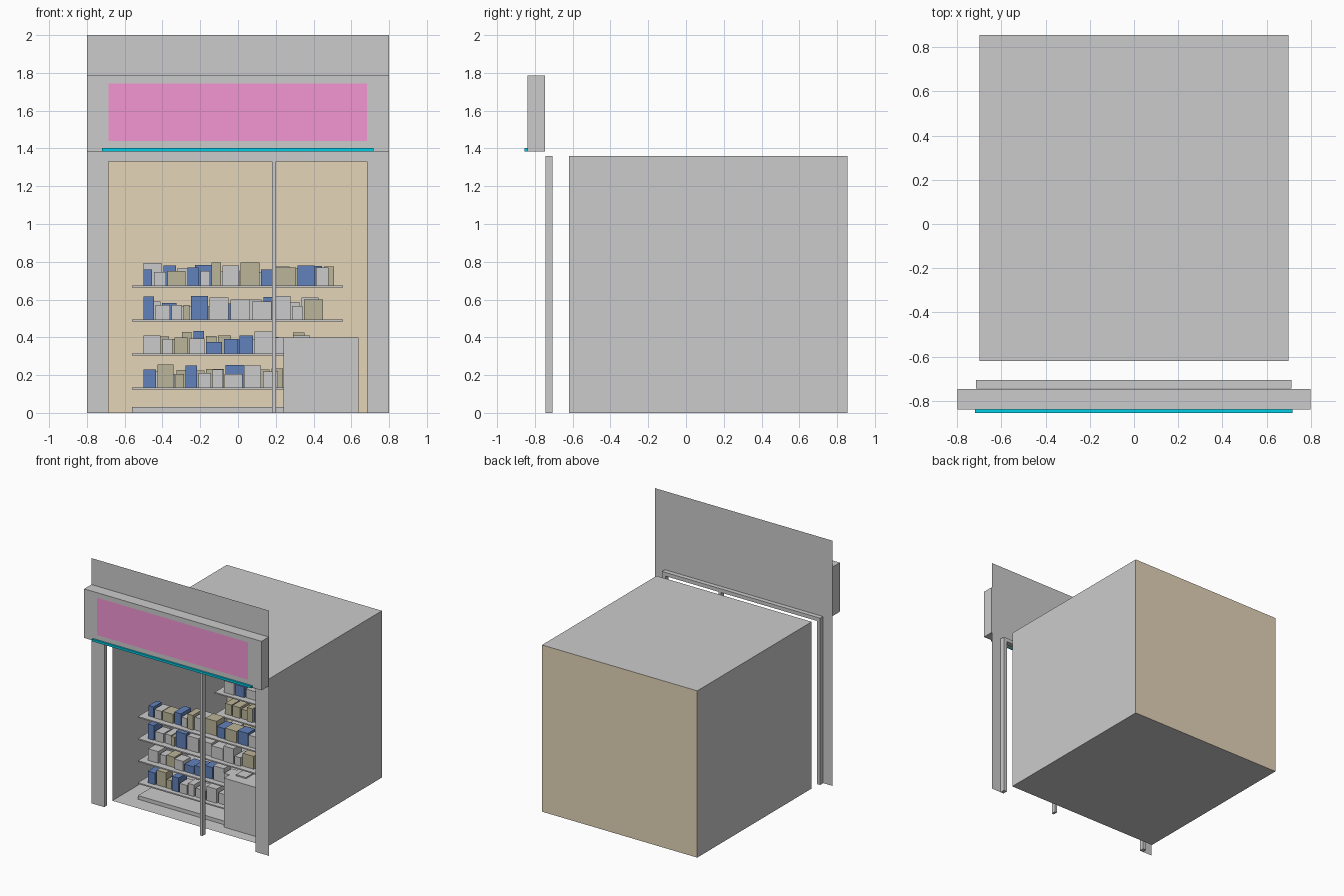
import bpy, random

if "Cube" in bpy.data.objects:
    bpy.data.objects.remove(bpy.data.objects["Cube"])

random.seed(7)


def material(name, rgb):
    m = bpy.data.materials.new(name)
    m.diffuse_color = (*rgb, 1)
    m.use_nodes = True
    m.node_tree.nodes["Principled BSDF"].inputs["Base Color"].default_value = m.diffuse_color
    return m


PINK = material("sign_pink", (0.9, 0.3, 0.65))
CYAN = material("light_cyan", (0.0, 0.62, 0.8))
CREAM = material("wall_cream", (0.78, 0.66, 0.48))
BLUE = material("pack_blue", (0.12, 0.22, 0.5))
TAN = material("pack_tan", (0.5, 0.46, 0.32))
PACK = {"b": BLUE, "t": TAN, "g": None}


def mesh(name, verts, faces, mat=None):
    me = bpy.data.meshes.new(name)
    me.from_pydata(verts, [], faces)
    if mat:
        me.materials.append(mat)
    ob = bpy.data.objects.new(name, me)
    bpy.context.collection.objects.link(ob)
    return ob


# Box faces: bottom, top, front, back, left, right
BOX = [(0, 2, 3, 1), (4, 5, 7, 6), (0, 1, 5, 4), (2, 6, 7, 3), (0, 4, 6, 2), (1, 3, 7, 5)]


def box(name, x, y, z, mat=None, skip=()):
    verts = [(a, b, c) for c in z for b in y for a in x]
    return mesh(name, verts, [f for i, f in enumerate(BOX) if i not in skip], mat)


# Room shell: thin walls, open front, cream back wall
box("room_shell", (-0.7, 0.7), (-0.62, 0.855), (0, 1.36), skip=(2, 3))
mesh("back_wall", [(-0.7, 0.855, 0), (0.7, 0.855, 0), (0.7, 0.855, 1.36), (-0.7, 0.855, 1.36)],
     [(0, 3, 2, 1)], CREAM)

# Facade: one flat sheet with the shop opening
outline = [(-0.8, 0), (-0.685, 0), (-0.685, 1.33), (0.682, 1.33), (0.682, 0), (0.8, 0), (0.8, 2), (-0.8, 2)]
mesh("facade", [(x, -0.746, z) for x, z in outline], [(0, 1, 2, 7), (2, 3, 6, 7), (3, 4, 5, 6)])

# Shop window frame behind the facade
FRAME_Y = (-0.744, -0.707)
box("frame_left", (-0.715, -0.685), FRAME_Y, (0, 1.33))
box("frame_right", (0.682, 0.712), FRAME_Y, (0, 1.33))
box("frame_top", (-0.715, 0.712), FRAME_Y, (1.33, 1.36))
box("frame_mullion", (0.18, 0.2), FRAME_Y, (0, 1.33))

# Sign box with coloured panel and light strip
box("sign_box", (-0.8, 0.8), (-0.84, -0.747), (1.385, 1.785))
mesh("sign_panel", [(-0.685, -0.842, 1.44), (0.682, -0.842, 1.44), (0.682, -0.842, 1.745), (-0.685, -0.842, 1.745)],
     [(0, 1, 2, 3)], PINK)
box("light_strip", (-0.72, 0.717), (-0.855, -0.84), (1.385, 1.402), CYAN)

# Counter
box("counter", (0.24, 0.638), (-0.525, -0.26), (0, 0.4))

LEVELS = (0.13, 0.31, 0.49, 0.67)

# Front packs per shelf: colours, widths and heights in centimetres
STOCK = [
    ("bttbggggg", [6.5, 8.5, 4.5, 6, 6.5, 5.5, 9.5, 9, 8], [10, 12.5, 7.5, 12, 8, 10, 7.5, 12, 9]),
    ("ggtgbbbggg", [9, 5.5, 7, 8, 8.5, 7.5, 7, 9.5, 9, 9], [10, 8, 9, 8.5, 6.5, 8, 10, 12, 9, 10]),
    ("bggtbgggggt", [5.5, 7.5, 5.5, 3, 9, 10, 10.5, 10.5, 9, 5.5, 10], [12.5, 8, 8, 8, 13, 12, 11, 10, 13, 7.5, 11]),
    ("bgtbgtgtbtbg", [4.5, 6.5, 9.5, 6, 5, 5, 8.5, 10, 7, 10.5, 9, 6.5],
     [9, 7.5, 8, 10, 8, 12.5, 11, 12.5, 9, 10, 11, 10]),
]


def random_stock():
    n = 12
    return ("".join(random.choice("bggt") for _ in range(n)),
            [random.uniform(5, 10) for _ in range(n)], [random.uniform(7.5, 12.5) for _ in range(n)])


# Shelf units: plinth, four boards, a row of packs on each
def shelf_unit(name, y0, y1, stock):
    box(name + "_base", (-0.56, 0.556), (y0, y1), (0, 0.03))
    for level, (colours, widths, heights) in enumerate(stock):
        z = LEVELS[level]
        box(f"{name}_board_{level}", (-0.56, 0.556), (y0, y1), (z - 0.005, z + 0.005))
        x = -0.5
        for c, w, h in zip(colours, widths, heights):
            x1 = x + w / 100
            if x1 > 0.515:
                break
            front = y0 + 0.035 + random.uniform(0, 0.02)
            box(f"{name}_pack", (x, x1), (front, front + random.uniform(0.09, 0.13)),
                (z + 0.005, z + h / 100), PACK[c])
            x = x1 + 0.009


shelf_unit("front_shelf", -0.49, -0.27, STOCK)
shelf_unit("back_shelf", 0.5, 0.7, [random_stock() for _ in LEVELS])
